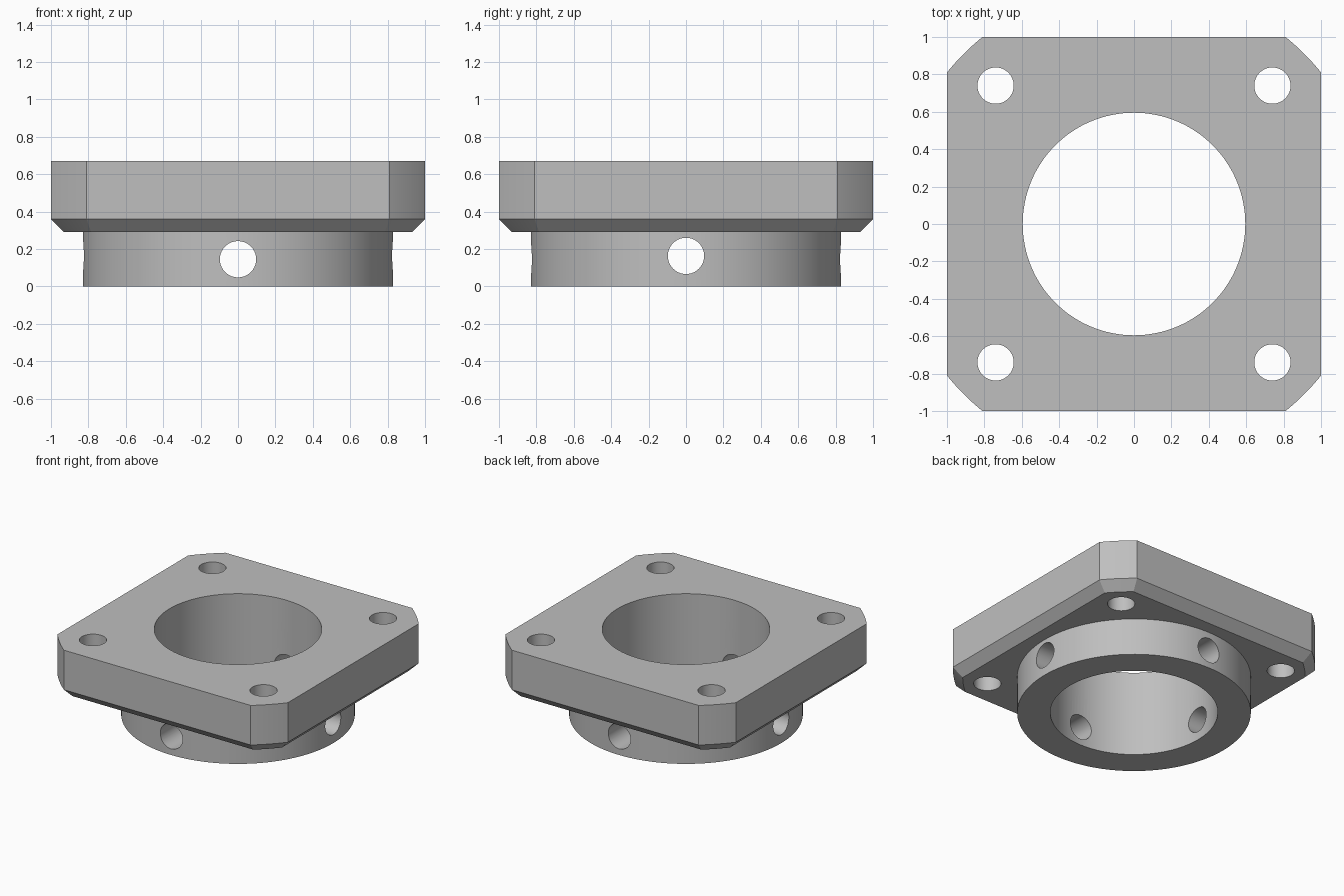
import bpy, bmesh
from math import pi, sin, cos, acos, asin, radians

if "Cube" in bpy.data.objects:
    bpy.data.objects.remove(bpy.data.objects["Cube"])

FLANGE_TOP, CHAMFER_TOP, FLANGE_BOTTOM = 0.67, 0.36, 0.29
CORNER_RADIUS, BEVEL = 1.287, 0.07
HUB_RADIUS, BORE_RADIUS, HOLE_RADIUS = 0.83, 0.595, 0.097

grey = bpy.data.materials.new("machined grey")
grey.use_nodes = True
colour = (0.52, 0.52, 0.52, 1)
grey.diffuse_color = colour
grey.node_tree.nodes["Principled BSDF"].inputs["Base Color"].default_value = colour


def outline(half, radius, steps=12):
    """Square whose corners are trimmed by a concentric circle."""
    start = acos(half / radius)
    end = asin(half / radius)
    points = []
    for quarter in range(4):
        for i in range(steps + 1):
            a = quarter * pi / 2 + start + (end - start) * i / steps
            points.append((radius * cos(a), radius * sin(a)))
    return points


def loft(name, sections):
    """Closed solid through (outline, height) sections, bottom to top."""
    bm = bmesh.new()
    rings = [[bm.verts.new((x, y, z)) for x, y in pts] for pts, z in sections]
    bm.faces.new(rings[0][::-1])
    bm.faces.new(rings[-1])
    for low, high in zip(rings, rings[1:]):
        n = len(low)
        for i in range(n):
            j = (i + 1) % n
            bm.faces.new((low[i], low[j], high[j], high[i]))
    mesh = bpy.data.meshes.new(name)
    bm.to_mesh(mesh)
    bm.free()
    obj = bpy.data.objects.new(name, mesh)
    bpy.context.collection.objects.link(obj)
    mesh.materials.append(grey)
    return obj


def cylinder(name, radius, depth, location, rotation=(0, 0, 0), sides=64):
    bpy.ops.mesh.primitive_cylinder_add(vertices=sides, radius=radius, depth=depth,
                                        location=location, rotation=rotation)
    obj = bpy.context.object
    obj.name = name
    obj.data.materials.append(grey)
    return obj


def combine(target, tool, operation):
    """Apply a boolean and discard the tool."""
    tool.hide_render = True
    bpy.context.view_layer.objects.active = target
    mod = target.modifiers.new(operation.lower(), "BOOLEAN")
    mod.operation = operation
    mod.solver = "EXACT"
    mod.object = tool
    bpy.ops.object.modifier_apply(modifier=mod.name)
    bpy.data.objects.remove(tool)


# Square flange with rounded-off corners and a chamfered underside
full = outline(1, CORNER_RADIUS)
small = outline(1 - BEVEL, CORNER_RADIUS - BEVEL)
body = loft("flanged_collar", [(small, FLANGE_BOTTOM), (full, CHAMFER_TOP), (full, FLANGE_TOP)])

# Round hub below the flange
combine(body, cylinder("hub", HUB_RADIUS, 0.4, (0, 0, 0.2), sides=128), "UNION")

# Central bore
combine(body, cylinder("bore", BORE_RADIUS, 3, (0, 0, 0), sides=128), "DIFFERENCE")

# Mounting holes in the flange corners
for sx in (-1, 1):
    for sy in (-1, 1):
        combine(body, cylinder("bolt_hole", HOLE_RADIUS, 3, (sx * 0.74, sy * 0.74, 0)), "DIFFERENCE")

# Radial holes through the hub, the two pairs at slightly different heights
combine(body, cylinder("front_back_hole", HOLE_RADIUS, 3, (0, 0, 0.145), (pi / 2, 0, 0)), "DIFFERENCE")
combine(body, cylinder("side_hole", HOLE_RADIUS, 3, (0, 0, 0.163), (0, pi / 2, 0)), "DIFFERENCE")

bpy.ops.object.select_all(action="DESELECT")
body.select_set(True)
bpy.context.view_layer.objects.active = body
bpy.ops.object.shade_smooth_by_angle(angle=radians(25))
